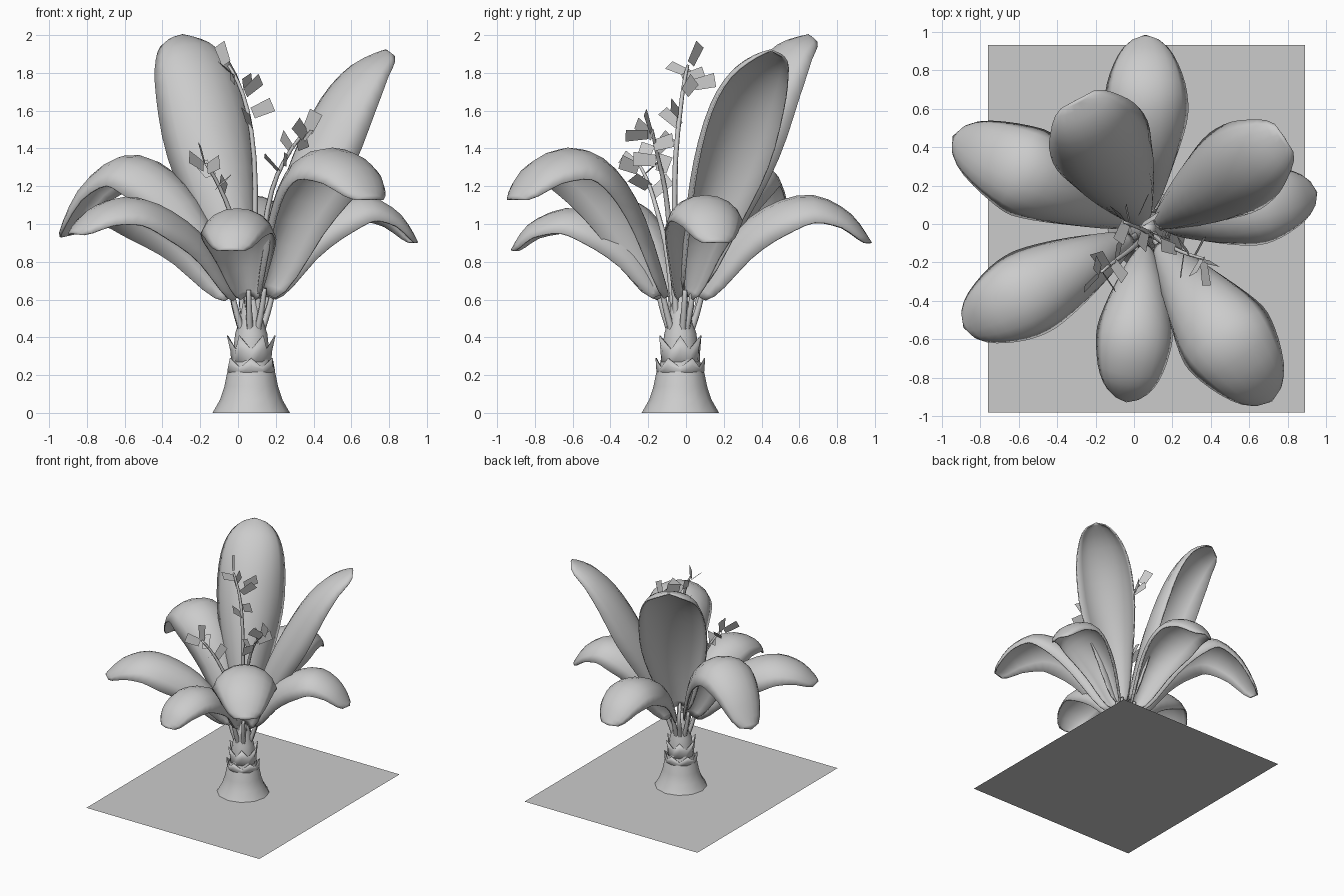
import bpy, bmesh, math, random
from mathutils import Vector as V

if "Cube" in bpy.data.objects:
    bpy.data.objects.remove(bpy.data.objects["Cube"])

random.seed(4)
CX, CY = 0.07, -0.03      # plant axis


def make(name, verts, faces, smooth=True):
    me = bpy.data.meshes.new(name)
    me.from_pydata([tuple(v) for v in verts], [], faces)
    bm = bmesh.new()
    bm.from_mesh(me)
    bmesh.ops.remove_doubles(bm, verts=bm.verts, dist=0.0005)
    bmesh.ops.recalc_face_normals(bm, faces=bm.faces)
    bm.to_mesh(me)
    bm.free()
    ob = bpy.data.objects.new(name, me)
    bpy.context.collection.objects.link(ob)
    if smooth:
        me.polygons.foreach_set("use_smooth", [True] * len(me.polygons))
    return ob


def spline(pts, t):
    """Smooth path through the points, t in 0..1."""
    n = len(pts) - 1
    i = min(int(t * n), n - 1)
    f = t * n - i
    p = [pts[max(0, min(n, k))] for k in (i - 1, i, i + 1, i + 2)]
    return 0.5 * (2 * p[1] + (p[2] - p[0]) * f + (2 * p[0] - 5 * p[1] + 4 * p[2] - p[3]) * f * f
                  + (3 * p[1] - p[0] - 3 * p[2] + p[3]) * f ** 3)


def grid_faces(rows, cols, wrap=False):
    m = cols if wrap else cols - 1
    return [(r * cols + c, r * cols + (c + 1) % cols, (r + 1) * cols + (c + 1) % cols, (r + 1) * cols + c)
            for r in range(rows - 1) for c in range(m)]


def tube(name, pts, r0, r1, sides=6, steps=10):
    verts = []
    for i in range(steps + 1):
        t = i / steps
        p = spline(pts, t)
        d = (spline(pts, min(1, t + .02)) - spline(pts, max(0, t - .02))).normalized()
        a = d.cross(V((.3, 1, 0))).normalized()
        b = d.cross(a)
        r = r0 + (r1 - r0) * t
        verts += [p + r * (math.cos(k * math.tau / sides) * a + math.sin(k * math.tau / sides) * b)
                  for k in range(sides)]
    faces = grid_faces(steps + 1, sides, True)
    faces.append(tuple(range(len(verts) - sides, len(verts))))
    return make(name, verts, faces)


# Ground sheet
make("ground_sheet", [(-.76, -.98, 0), (.89, -.98, 0), (.89, .93, 0), (-.76, .93, 0)], [(0, 1, 2, 3)], False)

# Trunk
N = 12
profile = [(.205, 0), (.165, .07), (.142, .14), (.128, .21), (.105, .27), (.092, .36), (.085, .42), (.06, .5),
           (.045, .58), (.02, .62)]
verts = [(CX + r * math.cos(k * math.tau / N), CY + r * math.sin(k * math.tau / N), z)
         for r, z in profile for k in range(N)]
make("trunk", verts, grid_faces(len(profile), N, True) + [tuple(range(len(verts) - N, len(verts)))])


# Collars of pointed scales on the trunk
def collar(name, rows, phase):
    n = 12
    vs = []
    for r, z, dr, dz in rows:
        for k in range(n):
            tip = k % 2
            a = (k + phase) * math.tau / n
            vs.append((CX + (r + dr * tip) * math.cos(a), CY + (r + dr * tip) * math.sin(a), z + dz * tip))
    ob = make(name, vs, grid_faces(len(rows), n, True))
    m = ob.modifiers.new("thickness", 'SOLIDIFY')
    m.thickness, m.offset = 0.006, 0


collar("lower_scales", [(.122, .2, 0, 0), (.122, .23, .004, .02), (.116, .24, .012, .05)], 0.0)
collar("upper_scales", [(.1, .24, 0, 0), (.1, .3, .008, .03), (.094, .335, .032, .075)], 1.0)


# Leaves: direction (x, y), half width, midrib points (radius, height) from blade base to tip
def leaf(name, dx, dy, hw, rib):
    out = V((dx, dy, 0)).normalized()
    side = V((-out.y, out.x, 0))
    axis = V((CX, CY, 0))
    pts = [axis + out * r + V((0, 0, z)) for r, z in rib]
    rows, cols = 18, 9
    vs = []
    for i in range(rows):
        u = (1 - math.cos(i / (rows - 1) * math.pi)) * .25 + i / (rows - 1) * .5
        p = spline(pts, u)
        # tangent averaged over a long stretch, so the drooping edge never folds at the tip
        d = (spline(pts, min(1, u + .15)) - spline(pts, max(0, u - .25))).normalized()
        up = side.cross(d) * -1
        if up.z < 0:
            up = -up
        w = math.sqrt(max(0, 1 - ((u - .5) / .5) ** 2)) if u > .5 else .2 + .8 * math.sin(u * math.pi) ** .85
        w *= hw
        sag = 1.2 - .85 * u
        for c in range(cols):
            s = c / (cols - 1) * 2 - 1
            vs.append(p + side * w * math.sin(s * 1.25) / math.sin(1.25) - up * w * sag * s * s)
    ob = make(name, vs, grid_faces(rows, cols))
    m = ob.modifiers.new("thickness", 'SOLIDIFY')
    m.thickness, m.offset = 0.01, 0
    # stem joining the blade to the trunk
    z0 = V((0, 0, 1))
    tube(name + "_stem", [axis + out * .05 + z0 * .42, axis + out * .085 + z0 * .52, axis + out * .11 + z0 * .61,
                          pts[0] + out * .03 + z0 * .03], .02, .012, 6, 6)


leaf("leaf_front", -.11, -.9, .195, [(.08, .62), (.21, .87), (.4, 1.03), (.6, 1.08), (.8, 1.0), (.9, .86)])
leaf("leaf_front_right", .63, -.87, .25, [(.09, .63), (.28, 1.06), (.49, 1.31), (.72, 1.4), (.95, 1.31), (1.1, 1.13)])
leaf("leaf_right", .86, .19, .2, [(.08, .62), (.22, .91), (.41, 1.09), (.61, 1.15), (.79, 1.06), (.9, .9)])
leaf("leaf_back_right_tall", .7, .47, .235, [(.05, .67), (.18, 1.08), (.33, 1.4), (.5, 1.67), (.68, 1.84), (.86, 1.92)])
leaf("leaf_back", -.01, 1, .215, [(.09, .62), (.26, .92), (.46, 1.09), (.69, 1.15), (.89, 1.06), (1.01, .9)])
leaf("leaf_back_left_tall", -.37, .69, .265, [(.03, .7), (.13, 1.1), (.26, 1.45), (.42, 1.75), (.6, 1.94), (.77, 2.0)])
leaf("leaf_back_left", -.98, .47, .235, [(.09, .64), (.28, 1.05), (.5, 1.29), (.73, 1.36), (.96, 1.21), (1.12, .93)])
leaf("leaf_front_left", -.94, -.5, .225, [(.09, .62), (.28, .91), (.52, 1.08), (.74, 1.14), (.94, 1.08), (1.08, .95)])


# Flower stalks with flat petals (petal centres listed)
def flower_stalk(name, path, centres):
    pts = [V(p) for p in path]
    tube(name, pts, .018, .008)
    vs, fs = [], []
    for c in map(V, centres):
        t = min((k / 40 for k in range(41)), key=lambda k: (spline(pts, k) - c).length)
        d = (c - spline(pts, t) + V((0, 0, .025))).normalized()
        ref = V((random.uniform(-1, 1), random.uniform(-1, 1), random.uniform(-.4, .4)))
        s = d.cross(ref).normalized() * .038
        n = len(vs)
        vs += [c - d * .06 - s * .8, c - d * .06 + s * .8, c + d * .06 + s, c + d * .06 - s]
        fs.append((n, n + 1, n + 2, n + 3))
    make(name + "_petals", vs, fs, False)


flower_stalk("tall_flower_stalk",
             [(.07, -.04, .5), (.09, -.06, 1.0), (.085, -.055, 1.35), (.05, -.03, 1.6), (0, -.01, 1.75), (-.05, .01, 1.84)],
             [(-.08, .05, 1.9), (-.06, -.04, 1.82), (.05, .1, 1.75), (.08, .02, 1.73), (.13, -.06, 1.61),
              (.05, -.08, 1.56), (-.03, .04, 1.78)])
flower_stalk("right_flower_stalk",
             [(.1, -.05, .5), (.13, -.08, .9), (.18, -.11, 1.18), (.26, -.15, 1.36), (.36, -.18, 1.5)],
             [(.39, -.2, 1.54), (.34, -.12, 1.43), (.37, -.26, 1.47), (.33, -.22, 1.5), (.26, -.12, 1.43),
              (.18, -.12, 1.32), (.25, -.22, 1.34)])
flower_stalk("left_flower_stalk",
             [(.06, -.06, .5), (.02, -.1, .85), (-.04, -.15, 1.06), (-.11, -.2, 1.22), (-.17, -.25, 1.32)],
             [(-.19, -.22, 1.37), (-.22, -.3, 1.33), (-.13, -.3, 1.31), (-.17, -.19, 1.29), (-.08, -.24, 1.22),
              (-.08, -.13, 1.2)])
